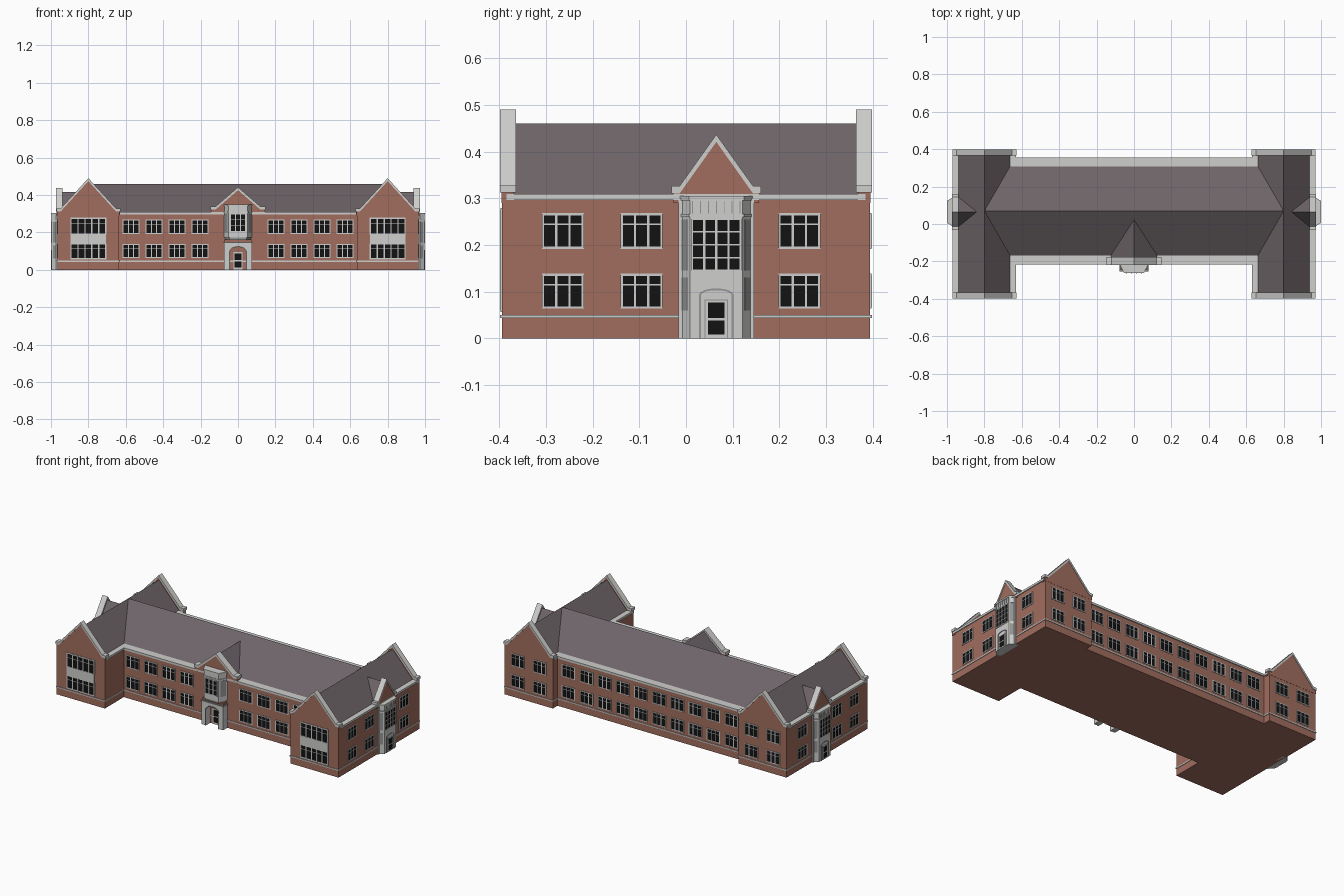
import bpy, bmesh, math
from mathutils import Vector as V

if "Cube" in bpy.data.objects:
    bpy.data.objects.remove(bpy.data.objects["Cube"])


def material(name, rgb):
    m = bpy.data.materials.new(name)
    m.diffuse_color = (*rgb, 1)
    m.use_nodes = True
    m.node_tree.nodes["Principled BSDF"].inputs["Base Color"].default_value = m.diffuse_color
    return m


BRICK = material("red brick", (0.36, 0.155, 0.112))
STONE = material("light stone", (0.62, 0.62, 0.61))
SHADE = material("grey stone panel", (0.30, 0.30, 0.30))
ROOF = material("slate roof", (0.155, 0.128, 0.14))
GLASS = material("dark glass", (0.006, 0.006, 0.007))
parts = {}


def loft(name, mat, bottom, top):
    """Closed solid between two matching rings, gathered into a named part."""
    bm = parts.setdefault(name, (bmesh.new(), mat))[0]
    a, b = [bm.verts.new(p) for p in bottom], [bm.verts.new(p) for p in top]
    n = len(a)
    bm.faces.new(a[::-1])
    bm.faces.new(b)
    for i in range(n):
        bm.faces.new((a[i], a[(i + 1) % n], b[(i + 1) % n], b[i]))


class Wall:
    """Wall frame: u along the wall, z up, d outwards."""
    def __init__(self, o, u, n):
        self.o, self.u, self.n = V(o), V(u), V(n)

    def at(self, u, z, d):
        return self.o + self.u * u + self.n * d + V((0, 0, z))

    def prism(self, name, mat, pts, d0, d1):
        loft(name, mat, [self.at(u, z, d0) for u, z in pts], [self.at(u, z, d1) for u, z in pts])

    def plan(self, name, mat, pts, z0, z1):
        loft(name, mat, [self.at(u, z0, d) for u, d in pts], [self.at(u, z1, d) for u, d in pts])

    def box(self, name, mat, u0, u1, z0, z1, d0, d1):
        self.prism(name, mat, [(u0, z0), (u1, z0), (u1, z1), (u0, z1)], d0, d1)

    def window(self, u, z0, z1, w, cols=3, rows=(0.7,), d=0.0, t=0.005):
        h, f = w / 2, 0.004
        self.box("window_glass", GLASS, u - h, u + h, z0, z1, d - 0.004, d + 0.0012)
        for i in range(cols + 1):
            x = u - h + w * i / cols
            self.box("window_frames", STONE, x - t / 2, x + t / 2, z0, z1, d - 0.002, d + f)
        for r in (0, 1, *rows):
            z = z0 + (z1 - z0) * r
            s = t / 2 if r in (0, 1) else 0.0015
            self.box("window_frames", STONE, u - h - t / 2, u + h + t / 2, z - s, z + s, d - 0.002, d + f - 0.001)


def block(name, mat, x0, x1, y0, y1, z0, z1):
    r = [(x0, y0), (x1, y0), (x1, y1), (x0, y1)]
    loft(name, mat, [(x, y, z0) for x, y in r], [(x, y, z1) for x, y in r])


def gable(w, name, c, apex, half, shoulder, knee, base, d0, d1):
    """Brick gable with sloped stone coping and small kneelers."""
    t = 0.016
    top = [(c - knee, shoulder), (c - half, shoulder), (c, apex), (c + half, shoulder), (c + knee, shoulder)]
    low = [(u, z - t) for u, z in top]
    w.prism(name, BRICK, [(c - knee + 0.004, base)] + [(min(max(u, c - knee + .004), c + knee - .004), z) for u, z in low]
            + [(c + knee - 0.004, base)], d0, d1 - 0.003)
    w.prism("gable_coping", STONE, top + low[::-1], d0 - 0.004, d1)


def arch(c, w, spring, rise, n=8):
    return [(c + w * math.cos(math.pi * i / n), spring + rise * math.sin(math.pi * i / n)) for i in range(n + 1)]


def arch_band(w, name, mat, c, half, spring, rise, t, d0, d1):
    outer, inner = arch(c, half, spring, rise), arch(c, half - t, spring, rise - t)
    w.prism(name, mat, [(c + half, 0)] + outer + [(c - half, 0), (c - half + t, 0)] + inner[::-1] + [(c + half - t, 0)], d0, d1)


def bay(w, c, hb, hf, depth, z0, z1, cants):
    """Canted stone bay with ledges and narrow windows on its slanted faces."""
    def ring(e):
        return [(c - hb - e, -0.02), (c - hb - e, 0), (c - hf - e, depth + e), (c + hf + e, depth + e), (c + hb + e, 0), (c + hb + e, -0.02)]
    w.plan("stone_bays", STONE, ring(0), z0, z1)
    for a, b in ((z1 - 0.01, z1), (z1 - 0.045, z1 - 0.039)):
        w.plan("bay_ledges", STONE, ring(0.003), a, b)
    for s in (-1, 1):
        a, b = w.at(c + s * hb, 0, 0), w.at(c + s * hf, 0, depth)
        u = (b - a).normalized()
        n = V((u.y, -u.x, 0))
        if n.dot(w.n) < 0:
            n = -n
        cw = Wall((a + b) / 2, u, n)
        for k0, k1, mat in cants:
            q = (b - a).length * 0.3
            cw.box("bay_side_panels", mat, -q, q, k0, k1, -0.003, 0.001)


front, back = Wall((0, -0.21, 0), (1, 0, 0), (0, -1, 0)), Wall((0, 0.35, 0), (1, 0, 0), (0, 1, 0))
FLOORS = ((0.066, 0.136), (0.194, 0.266))

# main block: brick, string course, cornice and long roof
block("main_walls", BRICK, -0.7, 0.7, -0.21, 0.35, 0, 0.30)
block("string_course", STONE, -0.7, 0.7, -0.2135, 0.3535, 0.043, 0.050)
block("cornice", STONE, -0.66, 0.66, -0.216, 0.356, 0.296, 0.309)
side = Wall((0, 0, 0), (0, 1, 0), (1, 0, 0))
side.prism("main_roof", ROOF, [(-0.185, 0.298), (0.07, 0.46), (0.325, 0.298)], -0.795, 0.795)

# main block windows
for z0, z1 in FLOORS:
    for s in (-1, 1):
        for i in range(4):
            front.window(s * (0.203 + 0.123 * i), z0, z1, 0.085)
        for i in range(5):
            back.window(s * (0.0625 + 0.124 * i), z0, z1, 0.085)

# two end wings, mirrored
for s in (-1, 1):
    cx = s * 0.80
    block("wing_walls", BRICK, cx - 0.165, cx + 0.165, -0.395, 0.395, 0, 0.30)
    block("string_course", STONE, cx - 0.1685, cx + 0.1685, -0.3985, 0.3985, 0.043, 0.050)
    block("cornice", STONE, cx - 0.17, cx + 0.17, -0.385, 0.385, 0.296, 0.309)
    wf, wb = Wall((cx, -0.395, 0), (1, 0, 0), (0, -1, 0)), Wall((cx, 0.395, 0), (1, 0, 0), (0, 1, 0))
    wf.prism("wing_roof", ROOF, [(-0.147, 0.298), (0, 0.46), (0.147, 0.298)], -0.77, -0.02)
    for w in (wf, wb):
        gable(w, "wing_gables", 0, 0.49, 0.148, 0.328, 0.171, 0.29, -0.026, 0.004)
    # tall stone-framed front window group, paired windows at the back
    wf.box("stone_spandrel", STONE, -0.095, 0.095, 0.136, 0.194, -0.003, 0.004)
    for z0, z1 in ((0.06, 0.138), (0.192, 0.276)):
        wf.window(0, z0, z1, 0.185, 5, (0.68,), t=0.007)
    for z0, z1 in FLOORS:
        for u in (-0.075, 0.075):
            wb.window(u, z0, z1, 0.085)

    # outer side: windows, cross gable and its roof
    sw = Wall((s * 0.965, 0, 0), (0, 1, 0), (s, 0, 0))
    for z0, z1 in FLOORS:
        for u in (-0.264, -0.095, 0.243):
            sw.window(u, z0, z1, 0.085)
    c = 0.065
    gable(sw, "side_gables", c, 0.437, 0.079, 0.326, 0.096, 0.29, -0.024, 0.008)
    sw.prism("side_gable_roof", ROOF, [(c - 0.086, 0.298), (c, 0.415), (c + 0.086, 0.298)], -0.17, -0.015)

    # entrance bay with large window, top panels and arched door
    bay(sw, c, 0.078, 0.056, 0.031, 0, 0.305, ((0.06, 0.13, SHADE), (0.145, 0.255, GLASS)))
    D = 0.031
    sw.window(c, 0.145, 0.256, 0.104, 4, (0.25, 0.5, 0.75), d=D)
    for i in range(7):
        u = c - 0.051 + 0.017 * i
        sw.box("bay_ribs", SHADE, u - 0.001, u + 0.001, 0.268, 0.294, D - 0.002, D + 0.002)
    arch_band(sw, "door_arch", SHADE, c, 0.037, 0.093, 0.014, 0.004, D - 0.003, D + 0.003)
    sw.box("door_frame", SHADE, c - 0.025, c + 0.025, 0, 0.083, D - 0.003, D + 0.001)
    sw.box("doors", STONE, c - 0.023, c + 0.023, 0, 0.081, D - 0.003, D + 0.002)
    for a, b in ((0.008, 0.038), (0.044, 0.077)):
        sw.box("door_glass", GLASS, c - 0.018, c + 0.018, a, b, D, D + 0.003)
    # pilasters on the wall either side of the bay
    for q in (-1, 1):
        sw.box("bay_pilasters", STONE, c + q * 0.077 - 0.004, c + q * 0.077 + 0.004, 0, 0.30, -0.003, 0.008)

# central front gable and its roof
gable(front, "front_gable", 0, 0.442, 0.12, 0.338, 0.148, 0.29, -0.03, 0.009)
front.prism("front_gable_roof", ROOF, [(-0.135, 0.298), (0, 0.43), (0.135, 0.298)], -0.26, -0.02)

# oriel window above the front door
bay(front, 0, 0.076, 0.05, 0.05, 0.172, 0.35, ((0.20, 0.30, GLASS),))
front.window(0, 0.205, 0.298, 0.078, 3, (0.35, 0.7), d=0.05)
front.plan("oriel_base", SHADE, [(-0.07, 0), (-0.046, 0.045), (0.046, 0.045), (0.07, 0)], 0.16, 0.173)

# front portal: arched stone opening, brick recess and door
op = arch(0, 0.042, 0.098, 0.024)
front.prism("front_portal", STONE, [(-0.074, 0), (-0.074, 0.145), (0.074, 0.145), (0.074, 0), (0.042, 0)] + op + [(-0.042, 0)], -0.005, 0.042)
front.box("portal_cap", SHADE, -0.078, 0.078, 0.143, 0.15, -0.005, 0.045)
front.box("portal_brick", BRICK, -0.072, 0.072, 0.149, 0.162, -0.005, 0.035)
arch_band(front, "portal_moulding", SHADE, 0, 0.047, 0.1, 0.028, 0.004, 0.038, 0.045)
front.box("doors", STONE, -0.025, 0.025, 0, 0.096, -0.005, 0.003)
for a, b in ((0.012, 0.045), (0.052, 0.088)):
    front.box("door_glass", GLASS, -0.018, 0.018, a, b, 0, 0.005)

# turn each gathered part into an object
for name, (bm, mat) in parts.items():
    bmesh.ops.recalc_face_normals(bm, faces=bm.faces)
    me = bpy.data.meshes.new(name)
    bm.to_mesh(me)
    bm.free()
    me.materials.append(mat)
    bpy.context.collection.objects.link(bpy.data.objects.new(name, me))
